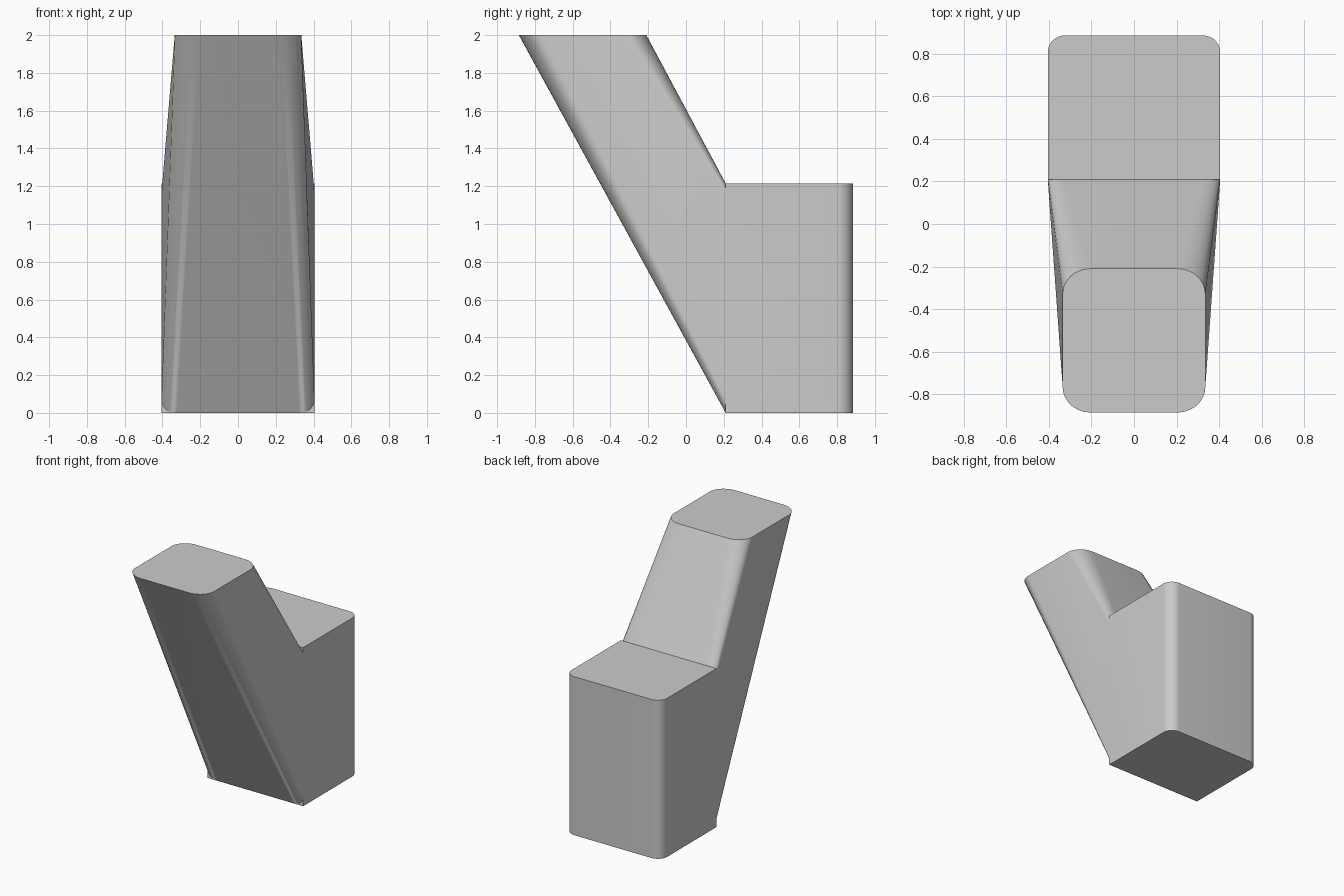
import bpy, bmesh
from math import cos, sin, pi

if "Cube" in bpy.data.objects:
    bpy.data.objects.remove(bpy.data.objects["Cube"])

W, Y0, Y1, H = 0.405, 0.21, 0.885, 1.215   # block half width, front, back, height
SEG = 10


def rounded_rect(w, lo, hi, rx, r_lo, r_hi):
    """Four corner arcs, counter-clockwise from the lower right corner."""
    pts = []
    for k, (sx, top) in enumerate([(1, False), (1, True), (-1, True), (-1, False)]):
        r = r_hi if top else r_lo
        cx, cv = sx * (w - rx), (hi - r if top else lo + r)
        for i in range(SEG + 1):
            a = (k - 1) * pi / 2 + i * pi / 2 / SEG
            pts.append((cx + rx * cos(a), cv + r * sin(a)))
    return pts


bm = bmesh.new()
N = SEG + 1

# Slanted arm: loft from the upright block front to the level top
base = [bm.verts.new((x, Y0, z)) for x, z in rounded_rect(W, 0, H, 0.08, 0.07, 0.05)]
top = [bm.verts.new((x, y, 2)) for x, y in rounded_rect(0.335, -0.885, -0.21, 0.13, 0.12, 0.12)]
n = len(base)
for i in range(n):
    j = (i + 1) % n
    bm.faces.new((base[i], base[j], top[j], top[i]))
bm.faces.new(top)

# Small flat corners of the block front, around the rounded arm base
corners = [bm.verts.new((x, Y0, z)) for x, z in [(W, 0), (W, H), (-W, H), (-W, 0)]]
for k, c in enumerate(corners):
    for i in range(SEG):
        bm.faces.new((c, base[k * N + i + 1], base[k * N + i]))

# Block: outline with two rounded back edges
arc = rounded_rect(W, Y0, Y1, 0.08, 0.08, 0.08)[N:3 * N]
low = [bm.verts.new((x, y, 0)) for x, y in arc]
high = [bm.verts.new((x, y, H)) for x, y in arc]
for i in range(len(arc) - 1):
    bm.faces.new((low[i], low[i + 1], high[i + 1], high[i]))
c0, c1, c2, c3 = corners
bm.faces.new([c0, low[0], high[0], c1, base[N], base[N - 1]][::-1])
bm.faces.new([c3, low[-1], high[-1], c2, base[3 * N - 1], base[3 * N]])
bm.faces.new(high + [c2, base[2 * N + 0], base[2 * N - 1], c1])
bm.faces.new((low + [c3, base[4 * N - 1], base[0], c0])[::-1])

bmesh.ops.recalc_face_normals(bm, faces=bm.faces)
mesh = bpy.data.meshes.new("block_with_slanted_arm")
bm.to_mesh(mesh)
bm.free()
obj = bpy.data.objects.new("block_with_slanted_arm", mesh)
bpy.context.collection.objects.link(obj)
bpy.context.view_layer.objects.active = obj
obj.select_set(True)
bpy.ops.object.shade_smooth_by_angle(angle=pi / 6)
